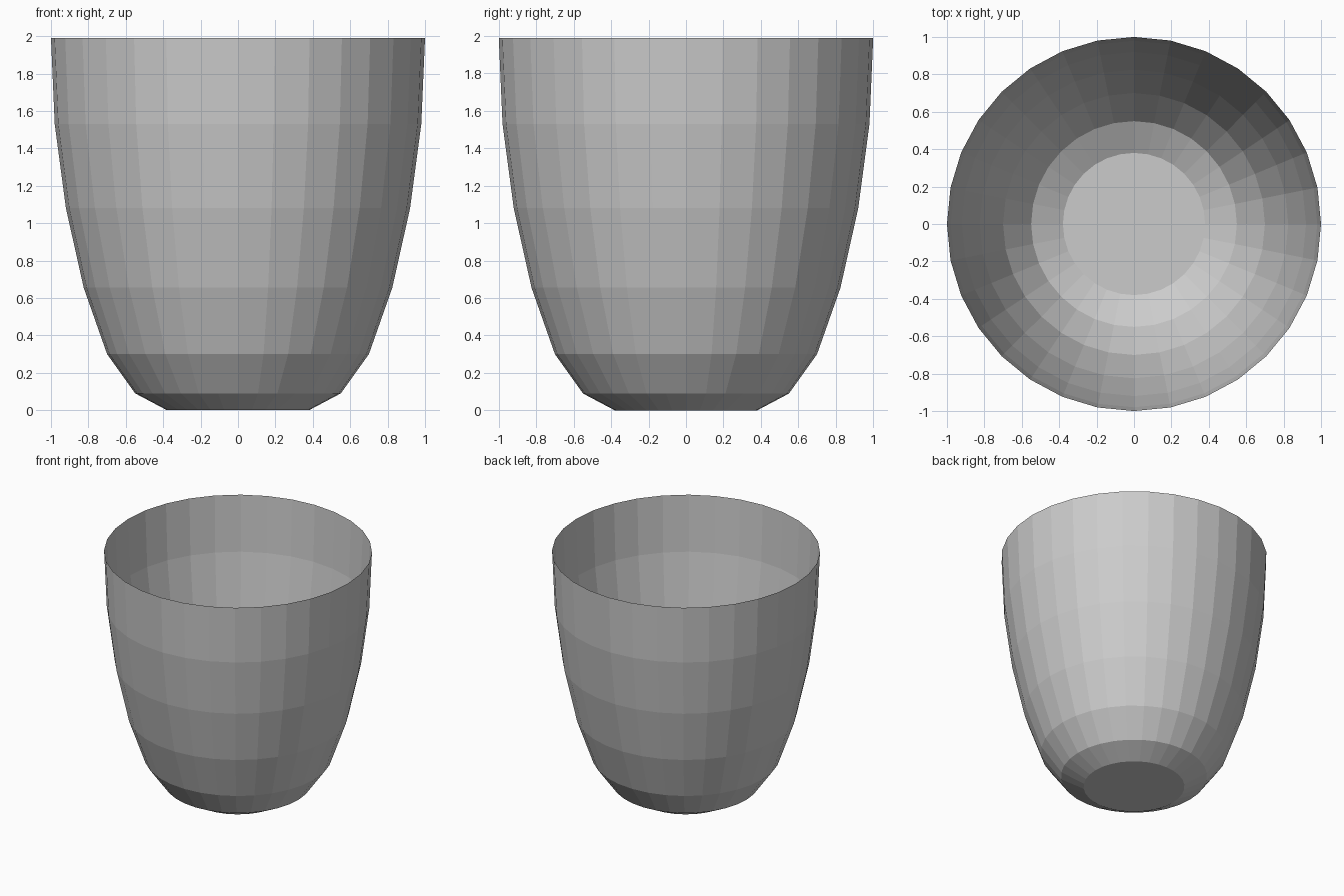
import bpy, bmesh
from math import cos, sin, tau

if "Cube" in bpy.data.objects:
    bpy.data.objects.remove(bpy.data.objects["Cube"])

SIDES = 32
# Outer profile: (radius, height) from base to rim
PROFILE = [(0.38, 0.0), (0.55, 0.09), (0.70, 0.30), (0.825, 0.655),
           (0.92, 1.08), (0.98, 1.53), (1.0, 1.99)]

bm = bmesh.new()

# Rings of the thin cup wall
rings = [[bm.verts.new((r * cos(tau * i / SIDES), r * sin(tau * i / SIDES), z))
          for i in range(SIDES)] for r, z in PROFILE]
for low, high in zip(rings, rings[1:]):
    for i in range(SIDES):
        j = (i + 1) % SIDES
        bm.faces.new((low[i], low[j], high[j], high[i]))

# Flat floor; the top stays open
bm.faces.new(rings[0][::-1])

mesh = bpy.data.meshes.new("cup")
bm.to_mesh(mesh)
bm.free()
cup = bpy.data.objects.new("cup", mesh)
bpy.context.collection.objects.link(cup)
